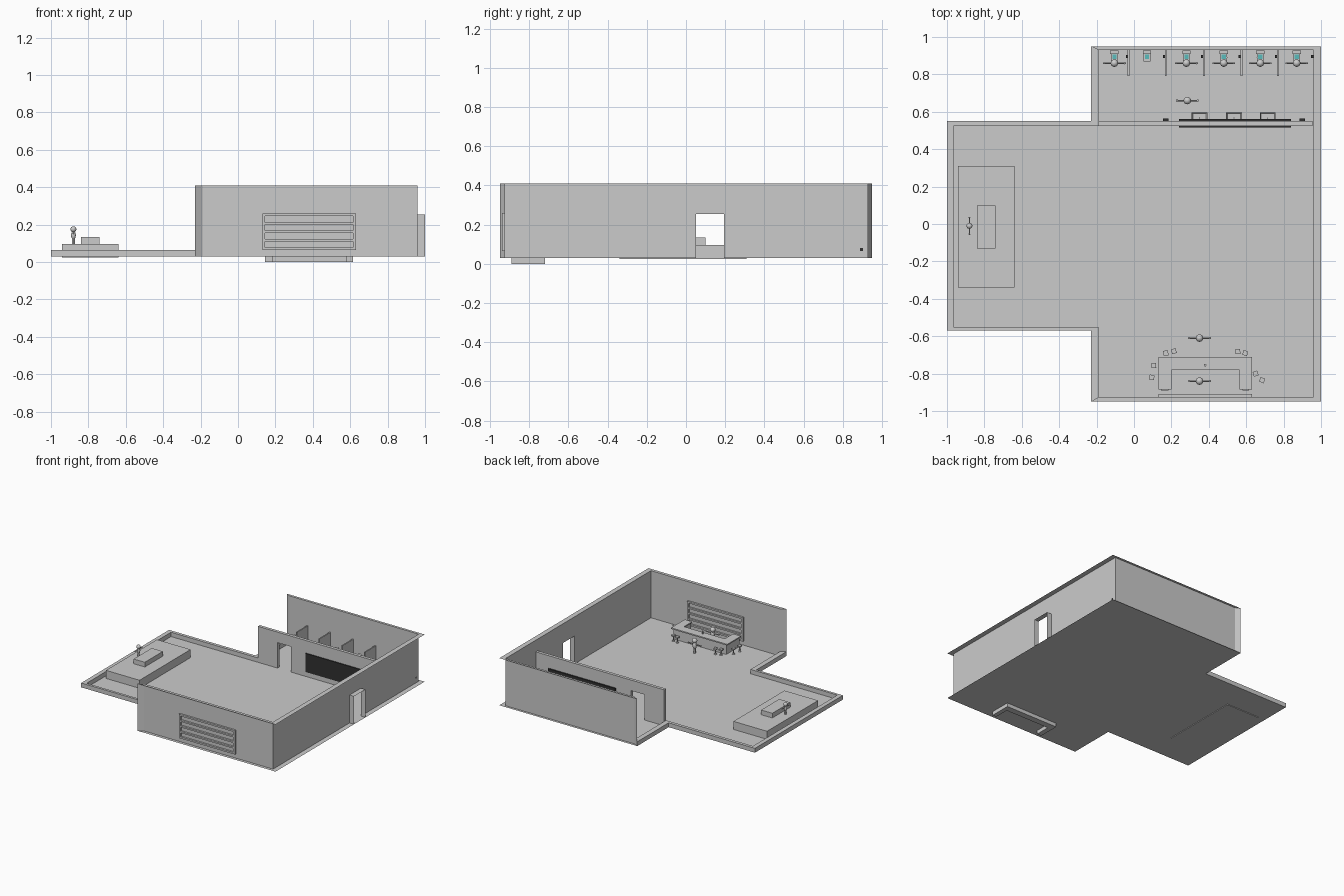
import bpy, bmesh, math
from mathutils import Vector

if "Cube" in bpy.data.objects:
    bpy.data.objects.remove(bpy.data.objects["Cube"])

F, T = 0.03, 0.41          # floor level, wall top


def mat(name, col):
    m = bpy.data.materials.new(name)
    m.diffuse_color = col
    m.use_nodes = True
    m.node_tree.nodes["Principled BSDF"].inputs["Base Color"].default_value = m.diffuse_color
    return m


DARK = mat("dark", (0.03, 0.03, 0.03, 1))
TEAL = mat("teal", (0.1, 0.5, 0.5, 1))


def mesh_obj(name, faces, m=None):
    """Object from a list of polygons, each a list of points."""
    bm = bmesh.new()
    for f in faces:
        bm.faces.new([bm.verts.new(p) for p in f])
    bmesh.ops.remove_doubles(bm, verts=bm.verts, dist=1e-5)
    me = bpy.data.meshes.new(name)
    bm.to_mesh(me)
    bm.free()
    ob = bpy.data.objects.new(name, me)
    bpy.context.collection.objects.link(ob)
    if m:
        me.materials.append(m)
    return ob


def box(name, x0, x1, y0, y1, z0, z1, m=None, rot=0):
    bpy.ops.mesh.primitive_cube_add(size=1, location=((x0+x1)/2, (y0+y1)/2, (z0+z1)/2),
                                    rotation=(0, 0, rot))
    ob = bpy.context.object
    ob.name = name
    ob.scale = (x1-x0, y1-y0, z1-z0)
    if m:
        ob.data.materials.append(m)
    return ob


def cone(name, loc, r1, r2, h, m=None, n=16, rot=(0, 0, 0)):
    bpy.ops.mesh.primitive_cone_add(vertices=n, radius1=r1, radius2=r2, depth=h, location=loc, rotation=rot)
    ob = bpy.context.object
    ob.name = name
    if m:
        ob.data.materials.append(m)
    bpy.ops.object.shade_smooth_by_angle()
    return ob


def ball(name, loc, sc):
    bpy.ops.mesh.primitive_uv_sphere_add(segments=16, ring_count=10, radius=1, location=loc)
    ob = bpy.context.object
    ob.name = name
    ob.scale = sc
    bpy.ops.object.shade_smooth()


def prism(name, pts, z0, z1):
    n = len(pts)
    lo, hi = [(*p, z0) for p in pts], [(*p, z1) for p in pts]
    sides = [[lo[i], lo[(i+1) % n], hi[(i+1) % n], hi[i]] for i in range(n)]
    return mesh_obj(name, [lo[::-1], hi] + sides)


def wall(name, a, b, z0, z1):
    """Single-sided upright wall sheet."""
    return mesh_obj(name, [[(*a, z0), (*b, z0), (*b, z1), (*a, z1)]])


# Floor slab outline
outer = [(-.23, -.95), (-.23, -.57), (-1, -.57), (-1, .55), (-.23, .55), (-.23, .95)]
inner = [(-.19, -.925), (-.19, -.55), (-.965, -.55), (-.965, .525), (-.19, .525), (-.19, .93)]
mesh_obj("floor", [[(x, y, F) for x, y in outer + [(1, .95), (1, -.95)]]])

# Low curb around the open side
prism("low_curb", outer + inner[::-1], F, .065)

# Tall wall sheets, mitred ends and flat top rim
wall("front_wall", (-.19, -.925), (.96, -.925), F, T)
wall("back_wall", (-.19, .93), (.96, .93), F, T)
wall("front_mitre", (-.23, -.95), (-.19, -.925), F, T)
wall("back_mitre", (-.23, .95), (-.19, .93), F, T)
wall("right_wall_front", (.96, -.925), (.96, .05), F, T)
wall("right_wall_back", (.96, .195), (.96, .93), F, T)
wall("right_wall_lintel", (.96, .05), (.96, .195), .255, T)
rim = [[(-.23, -.95), (1, -.95), (.96, -.925), (-.19, -.925)],
       [(1, -.95), (1, .95), (.96, .93), (.96, -.925)],
       [(1, .95), (-.23, .95), (-.19, .93), (.96, .93)]]
mesh_obj("wall_rim", [[(x, y, T) for x, y in q] for q in rim])

# Door passage through the right wall
wall("door_jamb_front", (.96, .05), (1, .05), F, .255)
wall("door_jamb_back", (.96, .195), (1, .195), F, .255)
mesh_obj("door_head", [[(.96, .05, .255), (1, .05, .255), (1, .195, .255), (.96, .195, .255)]])

# Washroom partition with doorway
prof = [(-.19, F), (-.015, F), (-.015, .235), (.105, .235), (.105, F), (.955, F), (.955, .32), (-.19, .32)]
part = prism("partition", prof, -.55, -.525)
part.rotation_euler = (math.pi/2, 0, 0)

# Mirrors / panels and hand dryers on the partition
box("front_panel", .24, .84, .517, .525, .07, .22, DARK)
box("mirror", .24, .84, .55, .561, .12, .22, DARK)
for x in (.17, .9):
    box("hand_dryer", x-.014, x+.014, .55, .565, .12, .15, DARK)

# Wash basins
for x in (.35, .535, .715):
    bowl = box("basin", x-.042, x+.042, .55, .595, .085, .11)
    bm = bmesh.new()
    bm.from_mesh(bowl.data)
    top = [f for f in bm.faces if f.normal.z > .9]
    bmesh.ops.inset_region(bm, faces=top, thickness=.12)
    bmesh.ops.translate(bm, verts=top[0].verts, vec=Vector((0, 0, -.5)))
    bm.to_mesh(bowl.data)
    bm.free()
    cone("tap", (x, .566, .118), .003, .003, .02, n=8)


# Figures: stem legs, torso, head, outstretched arms
def person(x, y, z=F, s=1, turn=False):
    cone("legs", (x, y, z+.02*s), .009*s, .009*s, .04*s, n=12)
    ball("torso", (x, y, z+.06*s), (.016*s, .016*s, .028*s))
    ball("head", (x, y, z+.1*s), (.02*s, .02*s, .02*s))
    cone("arms", (x, y, z+.072*s), .004*s, .004*s, .11*s, n=8,
         rot=(math.pi/2, 0, 0) if turn else (0, math.pi/2, 0))
    for k in (-.055*s, .055*s):
        ball("hand", (x + (0 if turn else k), y + (k if turn else 0), z+.072*s), (.006*s,)*3)


# Toilet stalls
for i, x in enumerate((-.105, .07, .28, .48, .675, .87)):
    box("cistern", x-.022, x+.022, .908, .928, .065, .1)
    box("toilet_seat", x-.018, x+.018, .87, .91, .065, .072)
    cone("toilet_bowl", (x, .89, .048), .012, .019, .036)
    box("toilet_water", x-.011, x+.011, .883, .905, .072, .0735, TEAL)
    if i != 1:
        person(x, .86)
for x in (-.03, .17, .375, .575, .77):
    box("stall_divider", x-.005, x+.005, .79, .93, F, .215)
for x in (-.035, .163, .367, .568, .762, .955):
    box("paper_holder", x-.008, x+.006, .887, .903, .065, .08, DARK)
person(.285, .66)

# Stage, desk and performer
box("stage", -.94, -.64, -.34, .31, .025, .095)
box("stage_desk", -.84, -.74, -.13, .1, .095, .133)
person(-.88, -.01, .095, .8, True)

# U-shaped bar: body sunk below the floor, wider counter top
prism("bar_body", [(.145, -.89), (.145, -.72), (.615, -.72), (.615, -.89), (.58, -.89),
                   (.58, -.77), (.185, -.77), (.185, -.89)], 0, .11)
prism("bar_top", [(.13, -.885), (.13, -.71), (.63, -.71), (.63, -.885), (.565, -.885),
                  (.565, -.78), (.2, -.78), (.2, -.885)], .11, .12)
cone("drinking_glass", (.38, -.755, .132), .005, .007, .024, n=10)
person(.35, -.84)
person(.35, -.61)

# Bar stools
for x, y, a in ((.17, -.69, .1), (.213, -.68, .3), (.105, -.757, .1), (.095, -.82, -.2),
                (.555, -.682, .1), (.595, -.69, -.3), (.65, -.8, .3), (.685, -.835, -.4)):
    box("stool_seat", x-.013, x+.013, y-.013, y+.013, .07, .08, rot=a)
    cone("stool_post", (x, y, .05), .004, .004, .04, n=8)
    cone("stool_foot", (x, y, .033), .011, .009, .006, n=12)

# Back-bar shelf set through the front wall
for n, x0, x1, z0, z1 in (("left", .13, .145, .065, .258), ("right", .615, .63, .065, .258),
                          ("bottom", .145, .615, .065, .078), ("top", .145, .615, .245, .258)):
    box("shelf_frame_" + n, x0, x1, -.94, -.91, z0, z1)
for z in (.11, .155, .2):
    box("shelf_board", .145, .615, -.94, -.912, z, z+.012)
